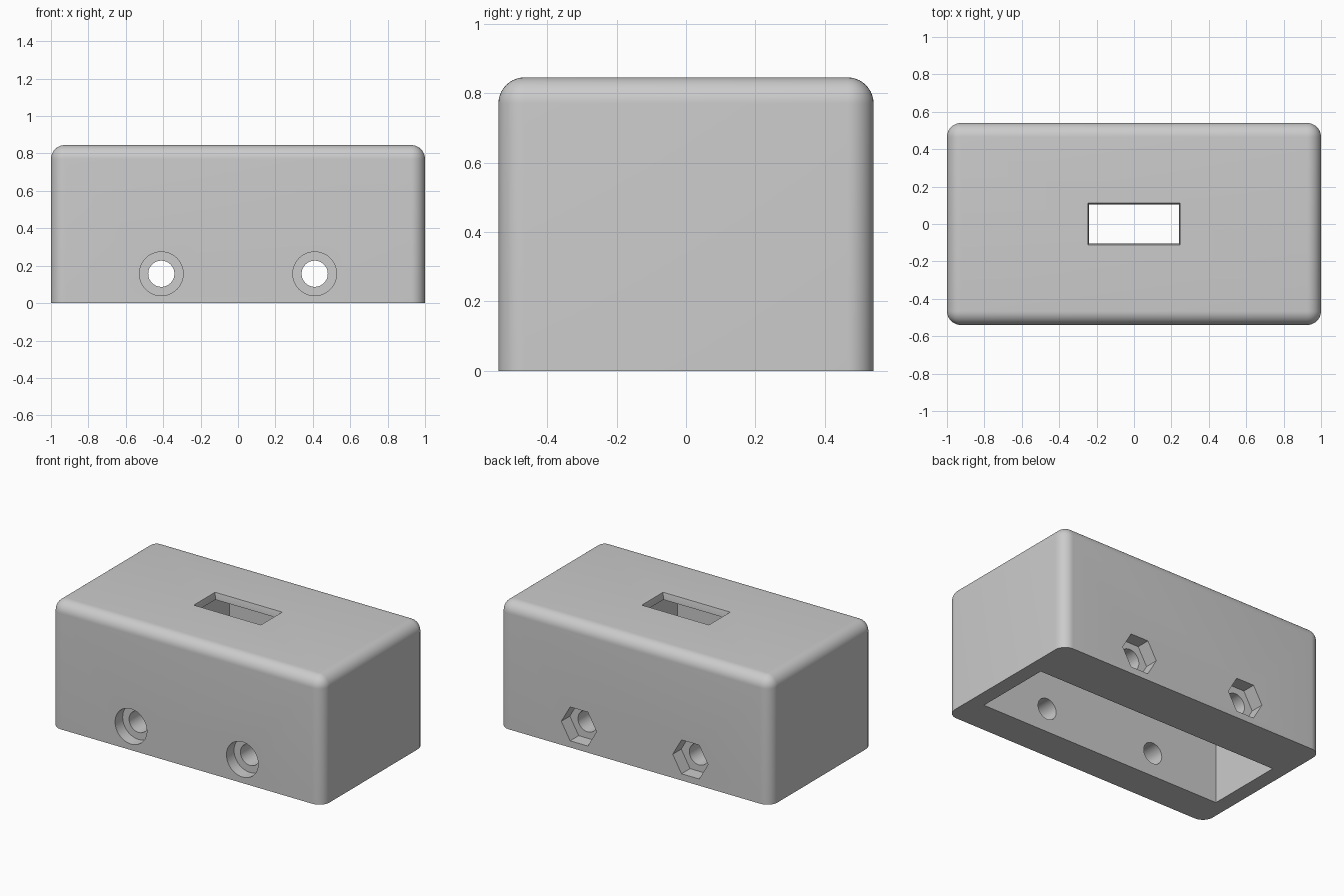
import bpy, bmesh, math
from mathutils import Matrix, Vector

old = bpy.data.objects.get("Cube")
if old:
    bpy.data.objects.remove(old, do_unlink=True)

HALF_Y, HEIGHT, ROUND = 0.54, 0.845, 0.075
HOLE_X, HOLE_Z = 0.41, 0.157

grey = bpy.data.materials.new("light_grey")
grey.use_nodes = True
grey.diffuse_color = (0.6, 0.6, 0.6, 1)
grey.node_tree.nodes["Principled BSDF"].inputs["Base Color"].default_value = grey.diffuse_color


def finish(name, bm):
    bmesh.ops.recalc_face_normals(bm, faces=bm.faces)
    mesh = bpy.data.meshes.new(name)
    bm.to_mesh(mesh)
    bm.free()
    mesh.materials.append(grey)
    obj = bpy.data.objects.new(name, mesh)
    bpy.context.collection.objects.link(obj)
    return obj


def box(name, low, high, flare=0, bevel=0):
    """Box between two corners; flare widens the top, bevel rounds all but the base."""
    bm = bmesh.new()
    bmesh.ops.create_cube(bm, size=1)
    low, high = Vector(low), Vector(high)
    for v in bm.verts:
        top = v.co.z > 0
        sx, sy = (math.copysign(flare if top else 0, c) for c in v.co.xy)
        v.co = low + (high - low) * (v.co + Vector((0.5, 0.5, 0.5)))
        v.co.x += sx
        v.co.y += sy
    if bevel:
        edges = [e for e in bm.edges if max(v.co.z for v in e.verts) > high.z / 2]
        bmesh.ops.bevel(bm, geom=edges, offset=bevel, segments=10,
                        profile=0.5, affect='EDGES', clamp_overlap=True)
    return finish(name, bm)


def bore(name, x, radius, y0, y1, sides):
    """Prism running along y, with a vertex pointing sideways."""
    bm = bmesh.new()
    bmesh.ops.create_cone(bm, cap_ends=True, segments=sides, radius1=radius,
                          radius2=radius, depth=y1 - y0)
    first = min(bm.verts, key=lambda v: v.co.z).co
    turn = Matrix.Rotation(-math.atan2(first.y, first.x), 4, 'Z')
    place = Matrix.Translation((x, (y0 + y1) / 2, HOLE_Z))
    bm.transform(place @ Matrix.Rotation(math.pi / 2, 4, 'X') @ turn)
    return finish(name, bm)


# Rounded housing with a flat base
body = box("housing", (-1, -HALF_Y, 0), (1, HALF_Y, HEIGHT), bevel=ROUND)

# Hollow open at the base, pocket under the lid, flared slot
cutters = [
    box("cavity_cutter", (-0.9, -0.315, -0.1), (0.9, 0.21, 0.56)),
    box("pocket_cutter", (-0.28, -0.31, 0.5), (0.28, 0.31, 0.8)),
    box("slot_cutter", (-0.24, -0.105, 0.7), (0.24, 0.105, 0.9)),
    box("slot_lip_cutter", (-0.24, -0.105, 0.81), (0.24, 0.105, HEIGHT + 0.005), flare=0.008),
]
# Screw holes with round head seats in front and hexagonal nut seats behind
for side, x in (("right", -HOLE_X), ("left", HOLE_X)):
    cutters += [
        bore(side + "_screw_cutter", x, 0.07, -0.7, 0.7, 48),
        bore(side + "_head_cutter", x, 0.117, -0.7, -HALF_Y + 0.08, 48),
        bore(side + "_nut_cutter", x, 0.13, HALF_Y - 0.09, 0.7, 6),
    ]

bpy.ops.object.select_all(action='DESELECT')
bpy.context.view_layer.objects.active = body
body.select_set(True)
for cutter in cutters:
    cutter.hide_render = True
    mod = body.modifiers.new(cutter.name, 'BOOLEAN')
    mod.operation, mod.solver, mod.object = 'DIFFERENCE', 'EXACT', cutter
    bpy.ops.object.modifier_apply(modifier=mod.name)
for cutter in cutters:
    bpy.data.objects.remove(cutter, do_unlink=True)

bpy.ops.object.shade_smooth_by_angle(angle=math.radians(30))
